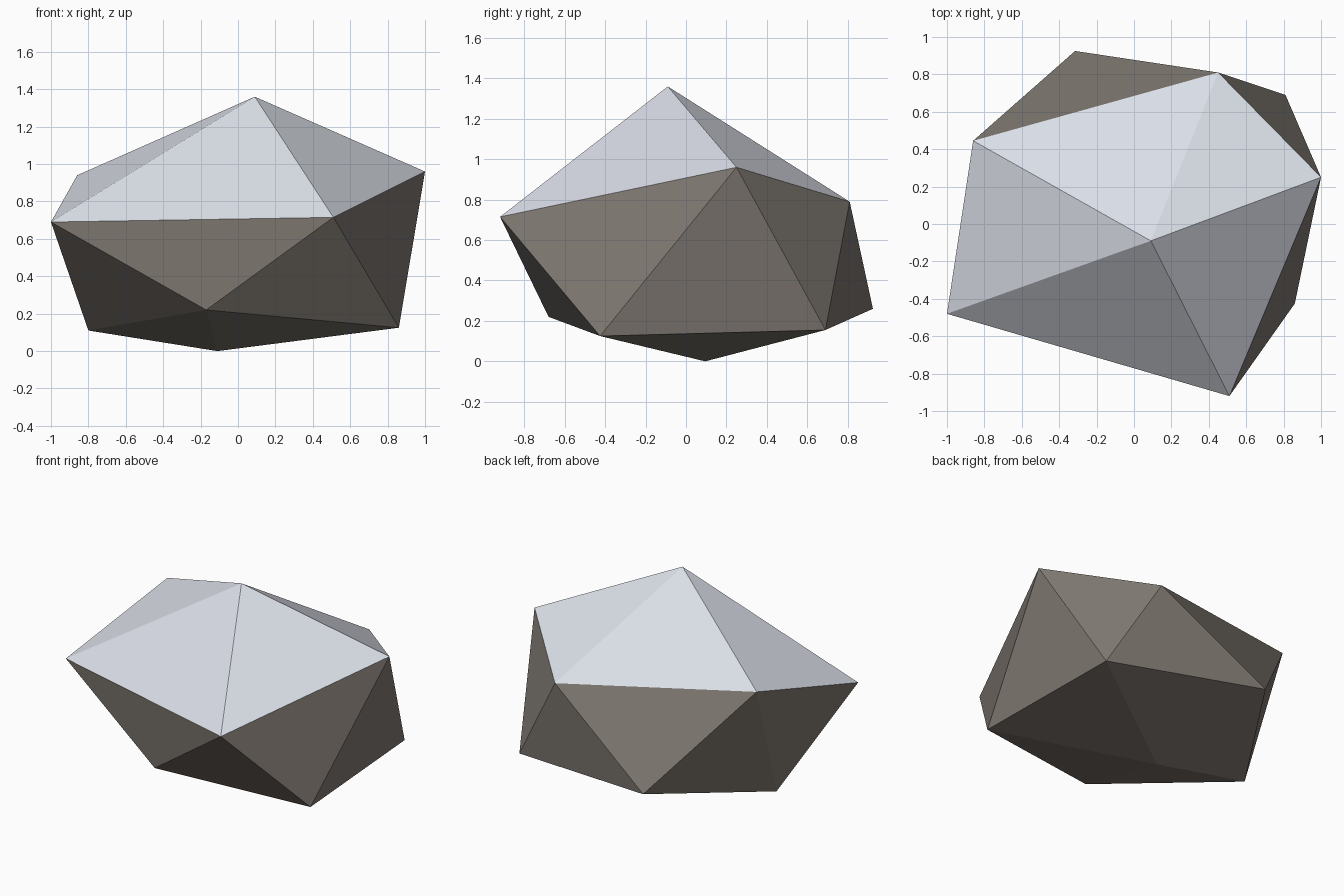
import bpy
import bmesh

if "Cube" in bpy.data.objects:
    bpy.data.objects.remove(bpy.data.objects["Cube"])


def material(name, rgb):
    m = bpy.data.materials.new(name)
    m.diffuse_color = (*rgb, 1.0)
    m.use_nodes = True
    m.node_tree.nodes["Principled BSDF"].inputs["Base Color"].default_value = m.diffuse_color
    return m


# Peak, two staggered rings of five corners, and the base point
peak = (0.09, -0.09, 1.36)
upper_ring = [(-1.0, -0.48, 0.69), (0.51, -0.92, 0.715), (1.0, 0.25, 0.96),
              (0.45, 0.81, 0.79), (-0.86, 0.445, 0.94)]
lower_ring = [(-0.17, -0.68, 0.22), (0.86, -0.425, 0.125), (0.81, 0.69, 0.155),
              (-0.315, 0.925, 0.26), (-0.80, 0.14, 0.11)]
base = (-0.11, 0.095, 0.0)

bm = bmesh.new()
top = bm.verts.new(peak)
up = [bm.verts.new(p) for p in upper_ring]
low = [bm.verts.new(p) for p in lower_ring]
bottom = bm.verts.new(base)

for i in range(5):
    j = (i + 1) % 5
    # Snowy cap
    bm.faces.new((top, up[i], up[j])).material_index = 1
    # Rocky flanks and underside
    bm.faces.new((up[i], low[i], up[j]))
    bm.faces.new((up[j], low[i], low[j]))
    bm.faces.new((low[i], bottom, low[j]))

bmesh.ops.recalc_face_normals(bm, faces=bm.faces)
mesh = bpy.data.meshes.new("boulder")
bm.to_mesh(mesh)
bm.free()

mesh.materials.append(material("brown grey rock", (0.216, 0.191, 0.168)))
mesh.materials.append(material("pale snow", (0.73, 0.76, 0.83)))
boulder = bpy.data.objects.new("boulder", mesh)
bpy.context.collection.objects.link(boulder)
